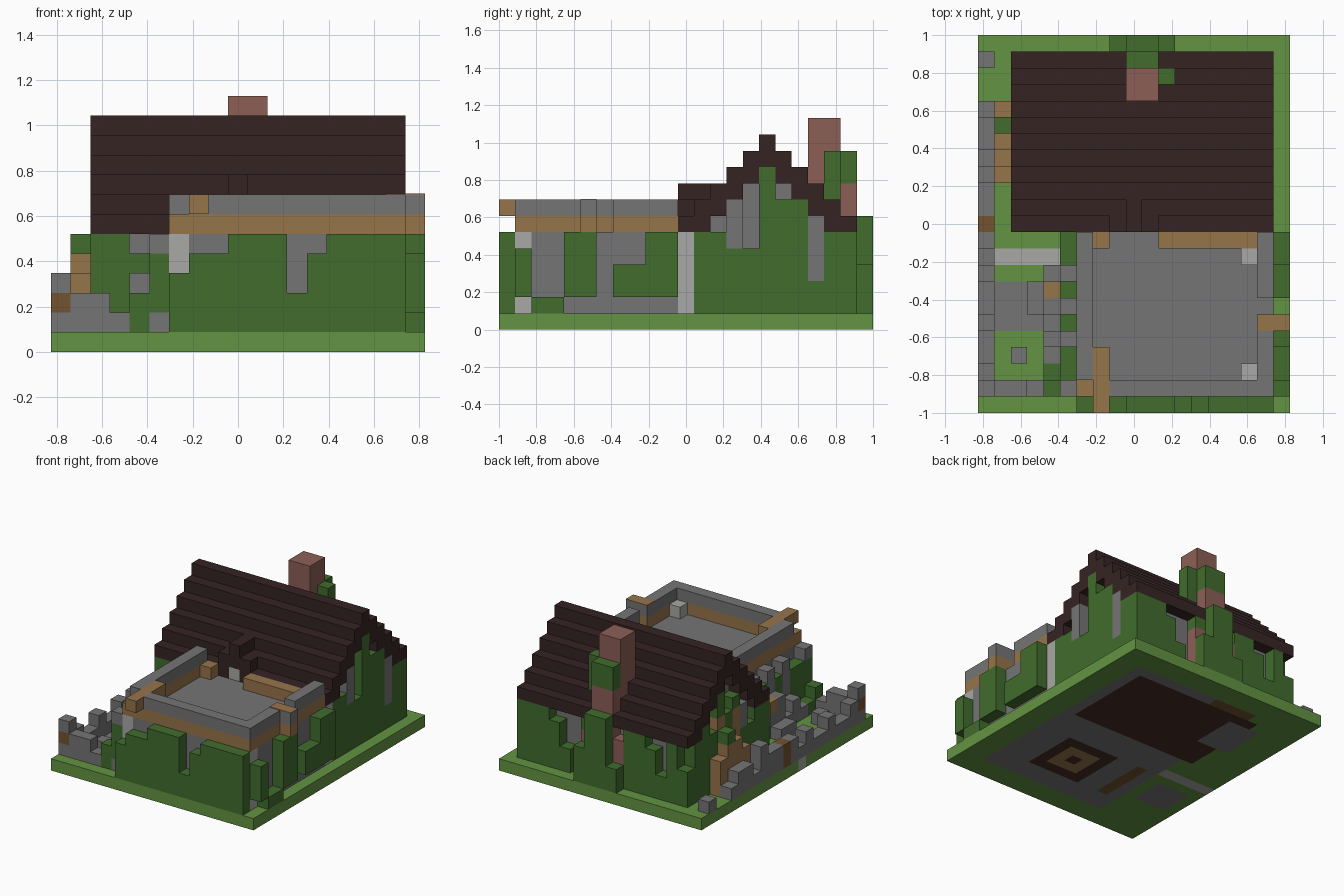
import bpy
import bmesh
from mathutils import Vector

cube = bpy.data.objects.get("Cube")
if cube:
    bpy.data.objects.remove(cube, do_unlink=True)

UNIT = 2 / 23
WIDE, DEEP = 19, 23


def srgb(hex_code):
    parts = [int(hex_code[n:n + 2], 16) / 255 for n in (0, 2, 4)]
    return [c / 12.92 if c < 0.04 else ((c + 0.055) / 1.055) ** 2.4 for c in parts] + [1]


def material(name, hex_code):
    mat = bpy.data.materials.new(name)
    mat.use_nodes = True
    colour = srgb(hex_code)
    mat.diffuse_color = colour
    bsdf = next(n for n in mat.node_tree.nodes if n.type == "BSDF_PRINCIPLED")
    bsdf.inputs["Base Color"].default_value = colour
    bsdf.inputs["Roughness"].default_value = 0.9
    return mat


grass = material("grass green", "639442")
ivy = material("ivy green", "416c2d")
stone = material("grey stone", "757575")
pale = material("pale stone", "a8a8a6")
slate = material("dark roof", "362424")
wood = material("timber", "96754b")
brown = material("old brown wood", "73532f")
brick = material("red brick", "8c5f56")
floor = material("dark floor", "462b22")

cells = {}


def fill(part, mat, x, y, z):
    """Fill a block of cells; each axis is a (first, end) pair or one index."""
    spans = [range(*a) if isinstance(a, tuple) else range(a, a + 1) for a in (x, y, z)]
    for i in spans[0]:
        for j in spans[1]:
            for k in spans[2]:
                if mat:
                    cells[i, j, k] = (part, mat)
                else:
                    cells.pop((i, j, k), None)


def row_x(part, mat, start, y, heights):
    """Columns along x whose tops follow the digits of heights."""
    for n, h in enumerate(heights):
        fill(part, mat, start + n, y, (1, int(h)))


def row_y(part, mat, x, start, heights):
    """Columns along y whose tops follow the digits of heights."""
    for n, h in enumerate(heights):
        fill(part, mat, x, start + n, (1, int(h)))


# Ground slab with paving and floors laid into it
fill("ground", grass, (0, WIDE), (0, DEEP), 0)
fill("ground", stone, (5, 17), (2, 21), 0)
fill("ground", floor, (4, 16), (12, 20), 0)
fill("ground", stone, (3, 6), (15, 19), 0)
fill("ground", floor, (9, 14), (4, 9), 0)
fill("ground", wood, (10, 13), (5, 8), 0)
fill("ground", floor, 11, 6, 0)
fill("ground", pale, (0, 5), 9, 0)
fill("ground", pale, 3, 9, 0)
fill("ground", stone, (1, 4), (5, 8), 0)
fill("ground", brown, 6, (4, 9), 0)
fill("ground", brown, (5, 9), 20, 0)

# Terrace block with pale corner posts
fill("terrace", stone, (6, 18), (1, 11), (1, 6))
for post in (6, 17):
    fill("terrace_post", pale, post, 1, (1, 6))

# Timber band and stone parapet round the terrace
for part, mat, level in (("timber_band", wood, 6), ("parapet", stone, 7)):
    fill(part, mat, (6, 18), 1, level)
    for side in (6, 17):
        fill(part, mat, side, (1, 11), level)
fill("timber_band", wood, (11, 17), 10, 6)
fill("timber_band", wood, 7, 10, 6)
fill("parapet", None, 6, 1, 7)
fill("parapet", None, 17, 6, (6, 8))
fill("beam", wood, 7, (0, 4), 7)
fill("beam", wood, 18, 5, 6)
fill("parapet", stone, (17, 19), 5, 7)
for spot in (2, 9):
    fill("lantern", pale, 16, spot, 6)

# House body follows the underside of the roof
for j in range(12, 21):
    fill("house", stone, (3, 17), j, (1, 10 - abs(j - 16)))
fill("house_post", pale, 17, 11, (1, 6))
fill("house_post", pale, 3, 20, (1, 6))

# Ivy on the gables
row_y("right_gable_ivy", ivy, 17, 12, "667588877")
fill("right_gable_ivy", stone, 17, 14, (5, 8))
fill("right_gable_ivy", stone, 17, 19, (3, 7))
fill("right_gable_ivy", ivy, 17, 16, (8, 10))
fill("right_gable_ivy", ivy, 17, 21, (1, 6))
row_y("left_gable_ivy", ivy, 2, 12, "656879686")
fill("left_gable_frame", wood, 2, 15, (3, 7))
fill("left_gable_frame", wood, 2, 17, (3, 7))
fill("left_gable_frame", stone, 2, 14, (5, 7))

# Ivy on the front and back of the house
row_x("front_house_ivy", ivy, 2, 11, "6656")
row_x("back_house_ivy", ivy, 2, 21, "4635660066035664")

# Stepped roof, two courses thick
for j in range(11, 22):
    top = 11 - abs(j - 16)
    fill("roof", slate, (2, 18), j, (max(top - 1, 6), top + 1))

# Dormer over the terrace door
fill("dormer", slate, 9, (11, 13), (7, 9))
fill("dormer", slate, (8, 11), 11, (6, 8))
fill("door", pale, 9, 11, 6)

# Chimney with stepped base and ivy
fill("chimney", brick, (8, 12), 21, (1, 5))
fill("chimney", brick, (9, 11), 21, (1, 9))
fill("chimney", brick, (9, 11), (19, 21), (6, 10))
fill("chimney", brick, (9, 11), 20, (10, 13))
fill("chimney", brick, (9, 11), 19, (10, 13))
fill("chimney_ivy", ivy, (9, 11), 21, (9, 11))
fill("chimney_ivy", ivy, 11, 20, (8, 11))
row_x("chimney_ivy", ivy, 8, 22, "3774")

# Ivy on the terrace front and right side
row_x("terrace_front_ivy", ivy, 6, 0, "455666356666")
row_y("terrace_side_ivy", ivy, 18, 1, "52266")
row_y("terrace_side_ivy", ivy, 18, 7, "4466")
fill("terrace_side_ivy", None, 18, 1, 1)
fill("terrace_side_ivy", None, 18, (4, 11), 1)

# Buttresses on the left of the terrace, stone and ivy in turn
for j in range(1, 11):
    green = j % 2 or j in (2, 10)
    fill("buttress", ivy if green and j > 1 else stone, 5, j, (1, 5 if green and j > 1 else 6))
fill("buttress", ivy, 5, 1, (2, 5))
row_y("yard_shrub", ivy, 4, 1, "32")

# Broken yard walls
row_y("yard_wall", stone, 0, 1, "432232232")
row_y("yard_wall", stone, 0, 12, "3342332")
fill("yard_wall", stone, 0, 21, 1)
fill("yard_wall", brown, 0, 1, 2)
fill("yard_wall", stone, 0, 10, (1, 3))
fill("yard_wall", brown, 0, 11, (1, 3))
row_x("yard_wall", stone, 1, 1, "332")
row_y("yard_pillar", stone, 4, 3, "232432")
fill("yard_pillar", wood, 4, 7, 3)
fill("yard_pillar", stone, 2, 3, 1)
fill("yard_wall", stone, 3, (6, 8), 1)

# Timber stacked by the left gable
row_y("timber_stack", wood, 1, 14, "34554")
fill("timber_stack", ivy, 1, 17, 5)

# Turn every part into a mesh of its open faces
DIRECTIONS = [Vector(d) for d in ((1, 0, 0), (0, 1, 0), (0, 0, 1))]


def build_part(name):
    mesh = bpy.data.meshes.new(name)
    bm = bmesh.new()
    slots, corners = [], {}

    def corner(p):
        key = tuple(round(c) for c in p)
        if key not in corners:
            corners[key] = bm.verts.new(((key[0] - WIDE / 2) * UNIT,
                                         (key[1] - DEEP / 2) * UNIT, key[2] * UNIT))
        return corners[key]

    for cell, (part, mat) in cells.items():
        if part != name:
            continue
        if mat not in slots:
            slots.append(mat)
            mesh.materials.append(mat)
        for axis, normal in enumerate(DIRECTIONS):
            u, v = DIRECTIONS[axis - 2], DIRECTIONS[axis - 1]
            for sign in (1, -1):
                at = Vector(cell)
                if tuple(int(c) for c in at + normal * sign) in cells:
                    continue
                start = at + normal if sign > 0 else at
                ring = [start, start + u, start + u + v, start + v][::sign]
                face = bm.faces.new([corner(p) for p in ring])
                face.material_index = slots.index(mat)
    bm.to_mesh(mesh)
    bm.free()
    bpy.context.collection.objects.link(bpy.data.objects.new(name, mesh))


for part_name in sorted({part for part, _ in cells.values()}):
    build_part(part_name)

# Thin plank laid over the side beam
bpy.ops.mesh.primitive_cube_add(size=1, location=(8.5 * UNIT, -6 * UNIT, 8 * UNIT + 0.002))
plank = bpy.context.object
plank.name = "beam_plank"
plank.scale = (2 * UNIT, UNIT, 0.004)
plank.data.materials.append(wood)
